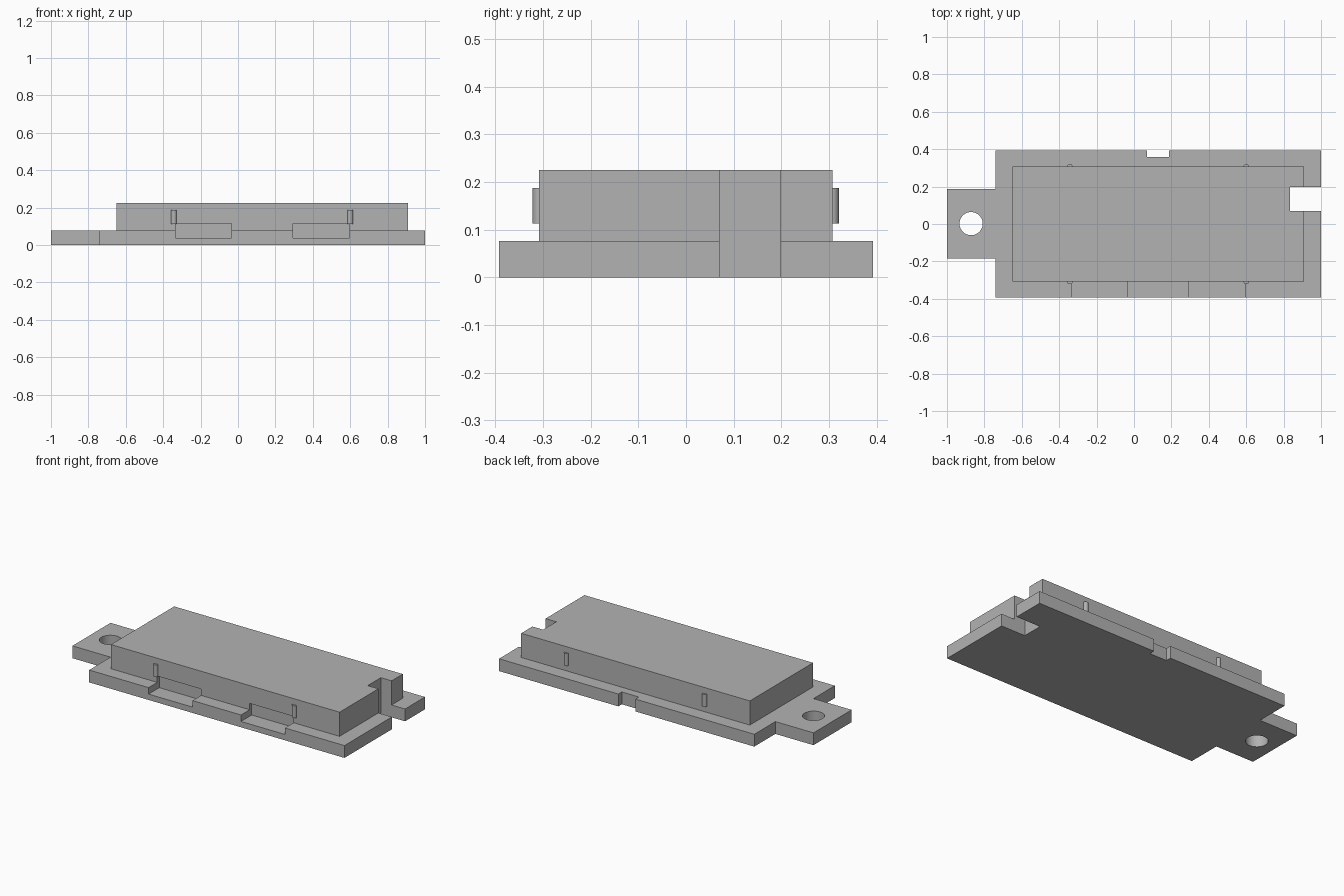
import bpy, bmesh, math

scene = bpy.context.scene
if "Cube" in scene.objects:
    bpy.data.objects.remove(scene.objects["Cube"])

grey = bpy.data.materials.new("plain_grey")
grey.use_nodes = True
colour = (0.45, 0.45, 0.45, 1)
grey.diffuse_color = colour
grey.node_tree.nodes["Principled BSDF"].inputs["Base Color"].default_value = colour


def prism(name, outline, z0, z1):
    """Extrude a flat outline from z0 up to z1."""
    bm = bmesh.new()
    face = bm.faces.new([bm.verts.new((x, y, z0)) for x, y in outline])
    top = bmesh.ops.extrude_face_region(bm, geom=[face])["geom"]
    verts = [v for v in top if isinstance(v, bmesh.types.BMVert)]
    bmesh.ops.translate(bm, verts=verts, vec=(0, 0, z1 - z0))
    bmesh.ops.recalc_face_normals(bm, faces=bm.faces)
    mesh = bpy.data.meshes.new(name)
    bm.to_mesh(mesh)
    bm.free()
    mesh.materials.append(grey)
    obj = bpy.data.objects.new(name, mesh)
    scene.collection.objects.link(obj)
    return obj


def box(name, x0, x1, y0, y1, z0, z1):
    return prism(name, [(x0, y0), (x1, y0), (x1, y1), (x0, y1)], z0, z1)


def cylinder(name, x, y, r, z0, z1, n=48):
    angles = [2 * math.pi * i / n for i in range(n)]
    return prism(name, [(x + r * math.cos(a), y + r * math.sin(a)) for a in angles], z0, z1)


def combine(target, tool, operation):
    """Apply a boolean and remove its tool."""
    tool.hide_render = True
    mod = target.modifiers.new(operation, 'BOOLEAN')
    mod.operation = operation
    mod.solver = 'EXACT'
    mod.object = tool
    bpy.context.view_layer.objects.active = target
    bpy.ops.object.modifier_apply(modifier=mod.name)
    bpy.data.objects.remove(tool)


# Base plate with mounting tab, joined to the raised cover
plate = [(-0.74, -0.392), (1, -0.392), (1, 0.392), (-0.74, 0.392),
         (-0.74, 0.187), (-1, 0.187), (-1, -0.184), (-0.74, -0.184)]
housing = prism("housing", plate, 0, 0.076)
combine(housing, box("cover", -0.65, 0.908, -0.308, 0.307, 0.03, 0.225), 'UNION')

# Screw hole, end notch and rear notch
combine(housing, cylinder("screw_hole", -0.871, 0.002, 0.062, -0.1, 0.2), 'DIFFERENCE')
combine(housing, box("end_notch", 0.835, 1.1, 0.07, 0.198, -0.1, 0.4), 'DIFFERENCE')
combine(housing, box("rear_notch", 0.07, 0.187, 0.358, 0.5, -0.1, 0.2), 'DIFFERENCE')

# Front connector pockets
for x in (-0.335, 0.295):
    combine(housing, box("pocket", x, x + 0.3, -0.5, -0.288, 0.036, 0.115), 'DIFFERENCE')

# Rounded latch ribs on both long sides
for side, y in (("front", -0.307), ("rear", 0.306)):
    for end, x in (("right", -0.343), ("left", 0.6)):
        rib = cylinder(f"{side}_{end}_latch_rib", x, y, 0.015, 0.113, 0.188, 24)
        rib.select_set(True)

# Smooth the curved walls, keeping hard edges
housing.select_set(True)
bpy.context.view_layer.objects.active = housing
bpy.ops.object.shade_smooth_by_angle(angle=math.radians(30))
